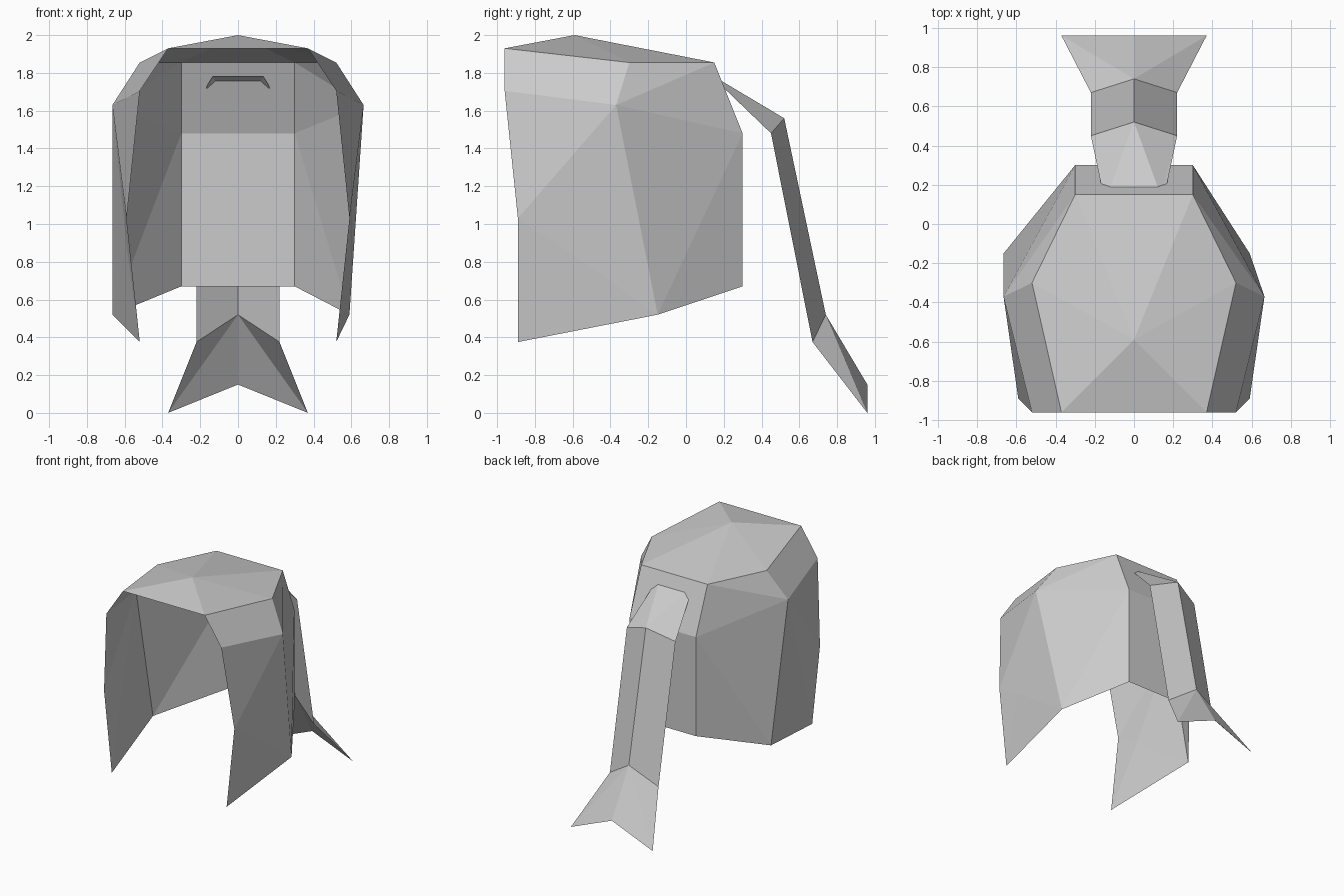
import bpy
import bmesh

if "Cube" in bpy.data.objects:
    bpy.data.objects.remove(bpy.data.objects["Cube"], do_unlink=True)

grey = bpy.data.materials.new("hair_grey")
grey.use_nodes = True
tone = (0.6, 0.6, 0.6, 1)
grey.diffuse_color = tone
grey.node_tree.nodes["Principled BSDF"].inputs["Base Color"].default_value = tone


def build_sheet(name, points, half_faces, centre_faces, right_changes=None):
    """Build a flat-shaded mirrored sheet from named points on the left half."""
    bm = bmesh.new()
    left, right = {}, {}
    for key, (x, y, z) in points.items():
        left[key] = bm.verts.new((x, y, z))
        mirrored = (right_changes or {}).get(key, (-x, y, z))
        right[key] = bm.verts.new(mirrored) if x else left[key]
    for face in half_faces:
        keys = face.split()
        bm.faces.new([left[k] for k in keys])
        bm.faces.new([right[k] for k in reversed(keys)])
    # Faces that bridge the two halves
    for a, b in centre_faces:
        ring = [left[a], left[b], right[b], right[a]]
        bm.faces.new(list(dict.fromkeys(ring)))
    mesh = bpy.data.meshes.new(name)
    bm.to_mesh(mesh)
    bm.free()
    mesh.materials.append(grey)
    obj = bpy.data.objects.new(name, mesh)
    bpy.context.collection.objects.link(obj)
    return obj


# Open-fronted hair cap with long side locks
cap_points = {
    "crown": (0, -0.59, 2.0),
    "front_top": (0.37, -0.96, 1.93),
    "side_top": (0.52, -0.30, 1.855),
    "back_top": (0.30, 0.15, 1.855),
    "front_temple": (0.52, -0.96, 1.705),
    "side_temple": (0.665, -0.37, 1.63),
    "back_nape": (0.30, 0.30, 1.48),
    "front_cheek": (0.59, -0.89, 1.03),
    "side_cheek": (0.59, -0.67, 0.89),
    "front_tip": (0.52, -0.89, 0.375),
    "side_tip": (0.59, -0.15, 0.52),
    "back_tip": (0.30, 0.30, 0.67),
}
cap_faces = [
    "crown front_top side_top",
    "crown side_top back_top",
    "front_top front_temple side_temple side_top",
    "side_top side_temple back_top",
    "back_top side_temple back_nape",
    "front_temple front_cheek side_temple",
    "front_cheek side_cheek side_temple",
    "side_temple side_cheek side_tip",
    "front_cheek front_tip side_cheek",
    "side_cheek front_tip side_tip",
    "side_temple side_tip back_nape",
    "back_nape side_tip back_tip",
]
build_sheet("hair_cap", cap_points, cap_faces,
            [("front_top", "crown"), ("crown", "back_top"),
             ("back_top", "back_nape"), ("back_nape", "back_tip")],
            {"side_tip": (-0.665, -0.15, 0.52)})

# Folded ponytail with a forked end
tail_points = {
    "root": (0.135, 0.15, 1.78),
    "root_edge": (0.165, 0.19, 1.73),
    "bend": (0, 0.52, 1.56),
    "bend_edge": (0.22, 0.45, 1.48),
    "low": (0, 0.74, 0.52),
    "low_edge": (0.22, 0.67, 0.375),
    "fork": (0, 0.96, 0.15),
    "fork_tip": (0.37, 0.96, 0.0),
}
tail_faces = [
    "root root_edge bend_edge",
    "root bend_edge bend",
    "bend bend_edge low_edge low",
    "low low_edge fork_tip",
    "low fork_tip fork",
]
build_sheet("ponytail", tail_points, tail_faces, [("root", "bend")])
